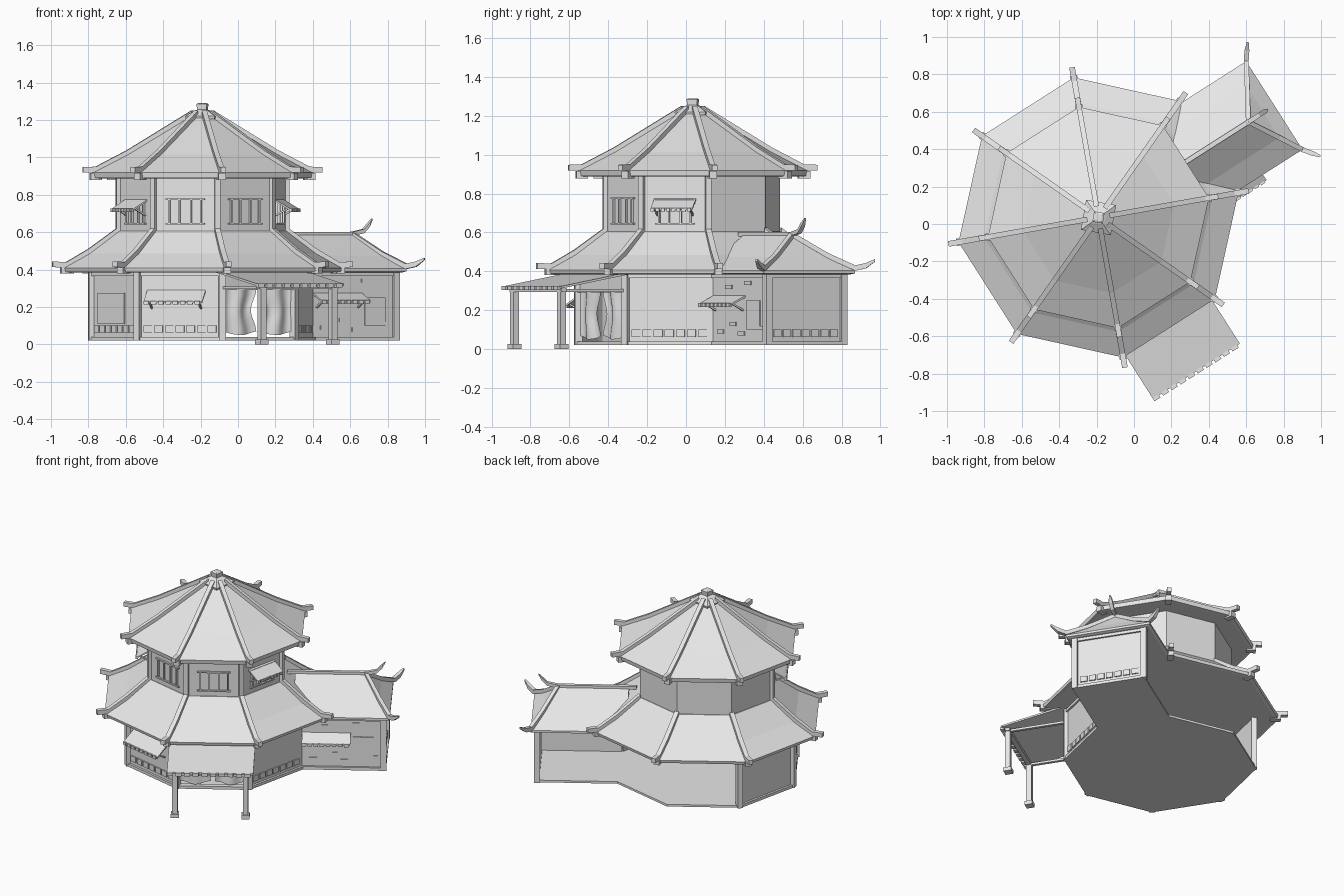
import bpy
from math import sin, cos, pi, radians
from mathutils import Matrix, Vector

cube = bpy.data.objects.get("Cube")
if cube:
    bpy.data.objects.remove(cube)

grey = bpy.data.materials.new("plain_grey")
grey.use_nodes = True
grey.diffuse_color = (0.8, 0.8, 0.8, 1)
grey.node_tree.nodes["Principled BSDF"].inputs["Base Color"].default_value = (0.8, 0.8, 0.8, 1)

CENTRE = Vector((-0.19, 0.035, 0))
CORNERS = [10 + 45 * k for k in range(8)]
WING, BACK, BACK_LEFT, LEFT, FRONT_LEFT, FRONT, DOOR, RIGHT = [32.5 + 45 * k for k in range(8)]
LOW_R, UP_R = 0.60, 0.455
LOW_D, UP_D = LOW_R * cos(pi / 8), UP_R * cos(pi / 8)
LOW_H, UP_H = LOW_R * sin(pi / 8), UP_R * sin(pi / 8)
WING_END = 1.075


def frame(az):
    """Local x runs along a wall, local -y points outward at azimuth az."""
    return Matrix.Translation(CENTRE) @ Matrix.Rotation(radians(az + 90), 4, 'Z')


def make(name, verts, faces, az=-90, smooth=False):
    mesh = bpy.data.meshes.new(name)
    m = frame(az)
    mesh.from_pydata([m @ Vector(v) for v in verts], [], faces)
    mesh.materials.append(grey)
    mesh.update()
    ob = bpy.data.objects.new(name, mesh)
    bpy.context.collection.objects.link(ob)
    if smooth:
        mesh.shade_smooth()
    return ob


def boxes(name, az, items):
    """Boxes as (x0, x1, near, far, z0, z1), near and far measured outward."""
    verts, faces = [], []
    for x0, x1, d0, d1, z0, z1 in items:
        b = len(verts)
        verts += [(x, -d, z) for z in (z0, z1) for x, d in ((x0, d1), (x1, d1), (x1, d0), (x0, d0))]
        faces += [(b + 3, b + 2, b + 1, b), (b + 4, b + 5, b + 6, b + 7)]
        faces += [(b + i, b + (i + 1) % 4, b + (i + 1) % 4 + 4, b + i + 4) for i in range(4)]
    return make(name, verts, faces, az)


def loft(name, rings, az=-90):
    """Closed solid through stacked rings of equal point count."""
    n = len(rings[0])
    verts = [v for ring in rings for v in ring]
    faces = [tuple(reversed(range(n))), tuple(range(len(verts) - n, len(verts)))]
    for k in range(len(rings) - 1):
        faces += [(k * n + i, k * n + (i + 1) % n, (k + 1) * n + (i + 1) % n, (k + 1) * n + i)
                  for i in range(n)]
    return make(name, verts, faces, az)


def octagon(name, profile):
    # azimuth -90 gives an unrotated frame
    return loft(name, [[(r * cos(radians(a)), r * sin(radians(a)), z) for a in CORNERS]
                       for r, z in profile])


def sweep(name, az, points, w=0.03, h=0.03, tip=1.0):
    """Rectangular beam along (x, out, z) points, the last point scaled by tip."""
    pts = [Vector((x, -d, z)) for x, d, z in points]
    rings = []
    for i, p in enumerate(pts):
        along = pts[min(i + 1, len(pts) - 1)] - pts[max(i - 1, 0)]
        side = Vector((along.y, -along.x, 0)).normalized() * w / 2
        s = tip if i == len(pts) - 1 else 1
        up = Vector((0, 0, h * s))
        rings.append([p - side * s, p + side * s, p + side * s + up, p - side * s + up])
    return loft(name, rings, az)


def window(name, az, d, x, z, w, h):
    t, o = 0.009, d + 0.012
    items = [(x - w / 2 - 0.012, x + w / 2 + 0.012, d, o, zz, zz + t) for zz in (z, z + h - t)]
    items += [(x + f * w - t / 2, x + f * w + t / 2, d, o, z, z + h) for f in (-0.46, -0.17, 0.17, 0.46)]
    boxes(name, az, items)


def awning(name, az, d, x, z, w, drop=0.05):
    # sloping sheet with a tiled lower edge and two struts
    out, t, n = 0.085, 0.01, 8
    sheet = [[(sx * w / 2 + x, -dd, zz + k) for sx, k in ((-1, 0), (1, 0), (1, t), (-1, t))]
             for dd, zz in ((d, z + drop), (d + out, z))]
    loft(name, sheet, az)
    step = w / n
    boxes(name + "_tiles", az, [(x - w / 2 + i * step, x - w / 2 + (i + 0.7) * step,
                                 d + out - 0.008, d + out + 0.008, z - 0.008, z + 0.012)
                                for i in range(n)])
    for s in (-1, 1):
        sx = x + s * w * 0.42
        sweep(name + "_strut", az, [(sx, d, z - 0.03), (sx, d + out * 0.8, z + 0.005)], 0.01, 0.01)


def bricks(name, az, d, x0, x1, z=0.063):
    n = max(1, round((x1 - x0) / 0.06))
    step = (x1 - x0) / n
    boxes(name, az, [(x0 + i * step + 0.006, x0 + (i + 1) * step - 0.006, d, d + 0.008, z, z + 0.038)
                     for i in range(n)])


def wall(name, az, d, x0, x1):
    boxes(name, az, [(x0, x1, d - 0.012, d, 0.03, 0.385),
                     (x0, x1, d, d + 0.012, 0.365, 0.385), (x0, x1, d, d + 0.015, 0.02, 0.04)])


# Floors and storeys
octagon("ground_floor", [(0.61, 0.02), (0.61, 0.035)])
boxes("wing_floor", WING, [(-0.235, 0.235, 0.54, WING_END + 0.005, 0.02, 0.035)])
octagon("upper_storey", [(UP_R, 0.56), (UP_R, 0.89)])

# Ground floor walls; the rear is open
for name, az in (("left_wall", LEFT), ("front_left_wall", FRONT_LEFT),
                 ("front_wall", FRONT), ("right_wall", RIGHT)):
    wall(name, az, LOW_D, -LOW_H, LOW_H)
    if az != LEFT:
        bricks(name + "_bricks", az, LOW_D, -LOW_H + 0.025, LOW_H - 0.025)
wall("wing_front_wall", DOOR, LOW_H, LOW_D, WING_END)
wall("wing_end_wall", WING, WING_END, -LOW_H, LOW_H)
bricks("wing_end_bricks", WING, WING_END, -0.2, 0.2)
boxes("wing_front_bricks", DOOR, [(x, x + 0.06, LOW_H, LOW_H + 0.006, z, z + 0.02)
                                  for x, z in ((0.6, 0.08), (0.72, 0.12), (0.8, 0.07), (0.98, 0.1),
                                               (0.68, 0.31), (0.86, 0.33))])

# Corner posts
for a in (145, 190, 235, 280, 325):
    boxes("ground_post", a, [(-0.018, 0.018, LOW_R - 0.02, LOW_R + 0.018, 0.02, 0.385)])
for a in (190, 235, 280, 325, 10):
    boxes("upper_post", a, [(-0.015, 0.015, UP_R - 0.02, UP_R + 0.014, 0.56, 0.89)])
for s in (-1, 1):
    x = s * LOW_H
    boxes("wing_post", WING, [(x - 0.018, x + 0.018, WING_END - 0.018, WING_END + 0.018, 0.02, 0.385)])

# Main roofs with flat undersides
octagon("lower_roof", [(0.735, 0.385), (0.755, 0.388), (0.76, 0.408), (0.62, 0.485), (0.46, 0.605)])
octagon("upper_roof", [(0.575, 0.888), (0.595, 0.89), (0.60, 0.918), (0.41, 1.015), (0.06, 1.225)])
for a in CORNERS:
    sweep("lower_ridge", a, [(0, 0.46, 0.595), (0, 0.62, 0.48), (0, 0.74, 0.41), (0, 0.815, 0.413)])
    sweep("upper_ridge", a, [(0, 0.06, 1.22), (0, 0.41, 1.008), (0, 0.58, 0.92), (0, 0.65, 0.918)], 0.028)
    boxes("lower_bracket", a, [(-0.02, 0.02, 0.70, 0.77, 0.38, 0.412)])
    boxes("upper_bracket", a, [(-0.02, 0.02, 0.55, 0.61, 0.878, 0.915)])

# Square finial on the apex
def square(r, z):
    return [(r * cos(k * pi / 2), r * sin(k * pi / 2), z) for k in range(4)]


loft("finial", [square(r, z) for r, z in ((0.11, 1.205), (0.115, 1.22), (0.05, 1.25),
                                          (0.035, 1.255), (0.04, 1.285), (0.025, 1.29))], 35 - 90)

# Wing hip roof, ridge and upturned horns
loft("wing_roof", [[(-v, -0.5, z), (-v, -u, z), (v, -u, z), (v, -0.5, z)]
                   for v, u, z in ((0.265, 1.10, 0.385), (0.28, 1.115, 0.39), (0.28, 1.115, 0.405),
                                   (0.16, 1.045, 0.475), (0.005, 0.95, 0.59))], WING)
sweep("wing_ridge", WING, [(0, 0.45, 0.58), (0, 0.95, 0.58), (0, 1.02, 0.595), (0, 1.055, 0.63),
                           (0, 1.075, 0.665)], 0.025, 0.022, 0.4)
for s in (-1, 1):
    sweep("wing_hip", WING, [(0, 0.95, 0.575), (s * 0.16, 1.045, 0.466), (s * 0.28, 1.115, 0.403),
                             (s * 0.325, 1.148, 0.415), (s * 0.361, 1.177, 0.45)], 0.026, 0.028, 0.45)

# Windows and awnings
window("upper_front_window", FRONT, UP_D, 0, 0.64, 0.19, 0.14)
window("upper_door_side_window", DOOR, UP_D, 0, 0.64, 0.19, 0.14)
for name, az in (("upper_left", FRONT_LEFT), ("upper_right", RIGHT)):
    window(name + "_window", az, UP_D, 0, 0.64, 0.18, 0.13)
    awning(name + "_awning", az, UP_D, 0, 0.715, 0.22)
awning("front_awning", FRONT, LOW_D, -0.02, 0.22, 0.32, 0.06)
awning("wing_awning", DOOR, LOW_H, 0.71, 0.225, 0.31, 0.04)
boxes("front_left_panel", FRONT_LEFT, [(-0.16, 0.1, LOW_D, LOW_D + 0.008, 0.11, 0.275)])
boxes("wing_panel", DOOR, [(0.88, 1.01, LOW_H, LOW_H + 0.008, 0.10, 0.25)])

# Doorway with lintel and curtains
boxes("lintel", DOOR, [(-LOW_H, LOW_H, LOW_D - 0.012, LOW_D + 0.012, 0.29, 0.31),
                       (-LOW_H, LOW_H, LOW_D - 0.01, LOW_D, 0.31, 0.385),
                       (-LOW_H, LOW_H, LOW_D - 0.02, LOW_D + 0.015, 0.02, 0.04)])
for s in (-1, 1):
    rows, cols, verts, faces = 8, 10, [], []
    for i in range(rows + 1):
        t = i / rows
        inner = 0.012 + 0.035 * sin(pi * t) ** 2
        for j in range(cols + 1):
            f = j / cols
            verts.append((s * (0.215 + (inner - 0.215) * f),
                          -LOW_D + 0.012 * sin(f * 3 * pi), 0.295 - t * (0.225 + 0.02 * sin(f * pi))))
    for i in range(rows):
        for j in range(cols):
            a = i * (cols + 1) + j
            faces.append((a, a + 1, a + cols + 2, a + cols + 1))
    make("curtain", verts, faces, DOOR, True)

# Porch canopy on two posts
loft("porch_canopy", [[(s * 0.275, -d, z + k) for s, k in ((-1, 0), (1, 0), (1, 0.012), (-1, 0.012))]
                      for d, z in ((0.56, 0.385), (0.975, 0.312))], DOOR)
boxes("canopy_tiles", DOOR, [(-0.275 + i * 0.055, -0.275 + i * 0.055 + 0.038, 0.965, 0.99, 0.303, 0.325)
                             for i in range(10)])
boxes("canopy_beam", DOOR, [(-0.25, 0.25, 0.93, 0.96, 0.295, 0.314)])
for s in (-1, 1):
    x = s * 0.225
    boxes("porch_post", DOOR, [(x - 0.017, x + 0.017, 0.928, 0.962, 0.02, 0.31),
                               (x - 0.026, x + 0.026, 0.919, 0.971, 0, 0.026)])
    boxes("porch_rail", DOOR, [(x - 0.01, x + 0.01, LOW_D, 0.945, 0.295, 0.31)])
